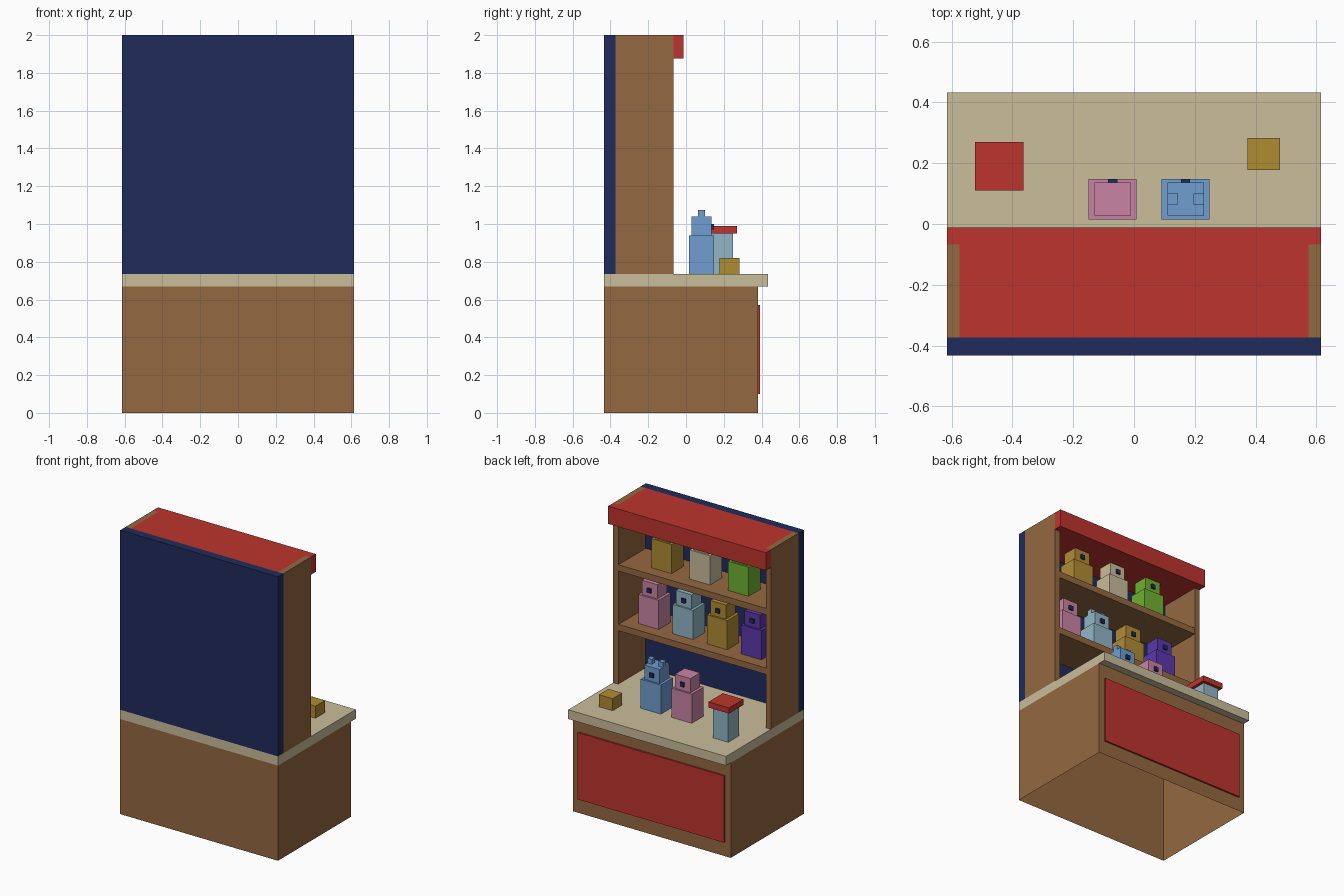
import bpy, bmesh

if "Cube" in bpy.data.objects:
    bpy.data.objects.remove(bpy.data.objects["Cube"])


def material(name, rgb):
    """Flat colour from 0-255 display values, stored linear."""
    lin = [((c / 255 + 0.055) / 1.055) ** 2.4 if c > 10 else c / 3294 for c in rgb]
    m = bpy.data.materials.new(name)
    m.diffuse_color = (*lin, 1)
    m.use_nodes = True
    m.node_tree.nodes["Principled BSDF"].inputs["Base Color"].default_value = m.diffuse_color
    return m


brown = material("brown_wood", (148, 104, 64))
navy = material("navy", (32, 44, 92))
tan = material("tan", (202, 189, 154))
red = material("red", (190, 52, 45))
gold = material("gold", (176, 140, 52))
pink = material("pink", (202, 132, 165))
blue = material("blue", (112, 157, 208))
pale = material("pale_blue", (145, 183, 198))
purple = material("purple", (92, 56, 170))
green = material("green", (112, 178, 50))


def box(name, x, y, z, mat, open_bottom=False):
    """Box from (min, max) ranges on each axis."""
    bm = bmesh.new()
    bmesh.ops.create_cube(bm, size=1)
    for v in bm.verts:
        v.co = [r[0] if c < 0 else r[1] for c, r in zip(v.co, (x, y, z))]
    if open_bottom:
        bm.normal_update()
        down = [f for f in bm.faces if f.normal.z < -0.5]
        bmesh.ops.delete(bm, geom=down, context='FACES_ONLY')
    me = bpy.data.meshes.new(name)
    bm.to_mesh(me)
    bm.free()
    me.materials.append(mat)
    ob = bpy.data.objects.new(name, me)
    bpy.context.collection.objects.link(ob)
    return ob


def span(c, w):
    return (c - w / 2, c + w / 2)


def toy(name, x, y, z, mat, ears=False):
    """Blocky prize toy: body, head, nose and optional ears."""
    box(name + "_body", span(x, 0.158), span(y, 0.133), (z, z + 0.205), mat)
    box(name + "_head", span(x, 0.12), span(y, 0.108), (z + 0.205, z + 0.305), mat)
    box(name + "_nose", span(x, 0.03), (y + 0.054, y + 0.066), span(z + 0.25, 0.03), navy)
    if ears:
        for side in (-1, 1):
            box(name + "_ear", span(x + side * 0.043, 0.034), span(y, 0.036),
                (z + 0.305, z + 0.34), mat)


W, TOP = 0.615, 0.735
FULL, INNER = (-W, W), (-W + 0.04, W - 0.04)

# Counter
box("counter_base", FULL, (-0.433, 0.38), (0, 0.67), brown, open_bottom=True)
box("counter_top", FULL, (-0.433, 0.433), (0.67, TOP), tan)
box("front_panel", (-0.57, 0.57), (0.38, 0.392), (0.10, 0.57), red)

# Shelf unit
box("back_wall", FULL, (-0.433, -0.373), (TOP, 2), navy)
for side in (-1, 1):
    box("side_panel", sorted((side * W, side * (W - 0.04))), (-0.373, -0.067), (TOP, 2), brown)
shelf_tops = (1.155, 1.575)
for z in shelf_tops:
    box("shelf", INNER, (-0.373, -0.07), (z - 0.045, z), brown)

# Canopy
box("canopy_roof", INNER, (-0.373, -0.067), (1.875, 2), red)
box("canopy_front", FULL, (-0.067, -0.012), (1.875, 2), red)

# Toys on the shelves
for i, (mat, ears) in enumerate(((pink, False), (pale, True), (gold, False), (purple, False))):
    toy("lower_toy", 0.4 - i * 0.267, -0.221, shelf_tops[0], mat, ears)
for i, (mat, ears) in enumerate(((gold, False), (tan, True), (green, False))):
    toy("upper_toy", 0.3 - i * 0.3, -0.221, shelf_tops[1], mat, ears)

# Things on the counter
toy("counter_toy", 0.17, 0.082, TOP, blue, True)
toy("counter_toy", -0.07, 0.082, TOP, pink)
box("jar", span(-0.444, 0.12), span(0.19, 0.12), (TOP, 0.95), pale)
box("jar_lid", span(-0.444, 0.16), span(0.19, 0.16), (0.95, 0.99), red)
box("small_box", span(0.427, 0.106), span(0.23, 0.106), (TOP, 0.82), gold)
